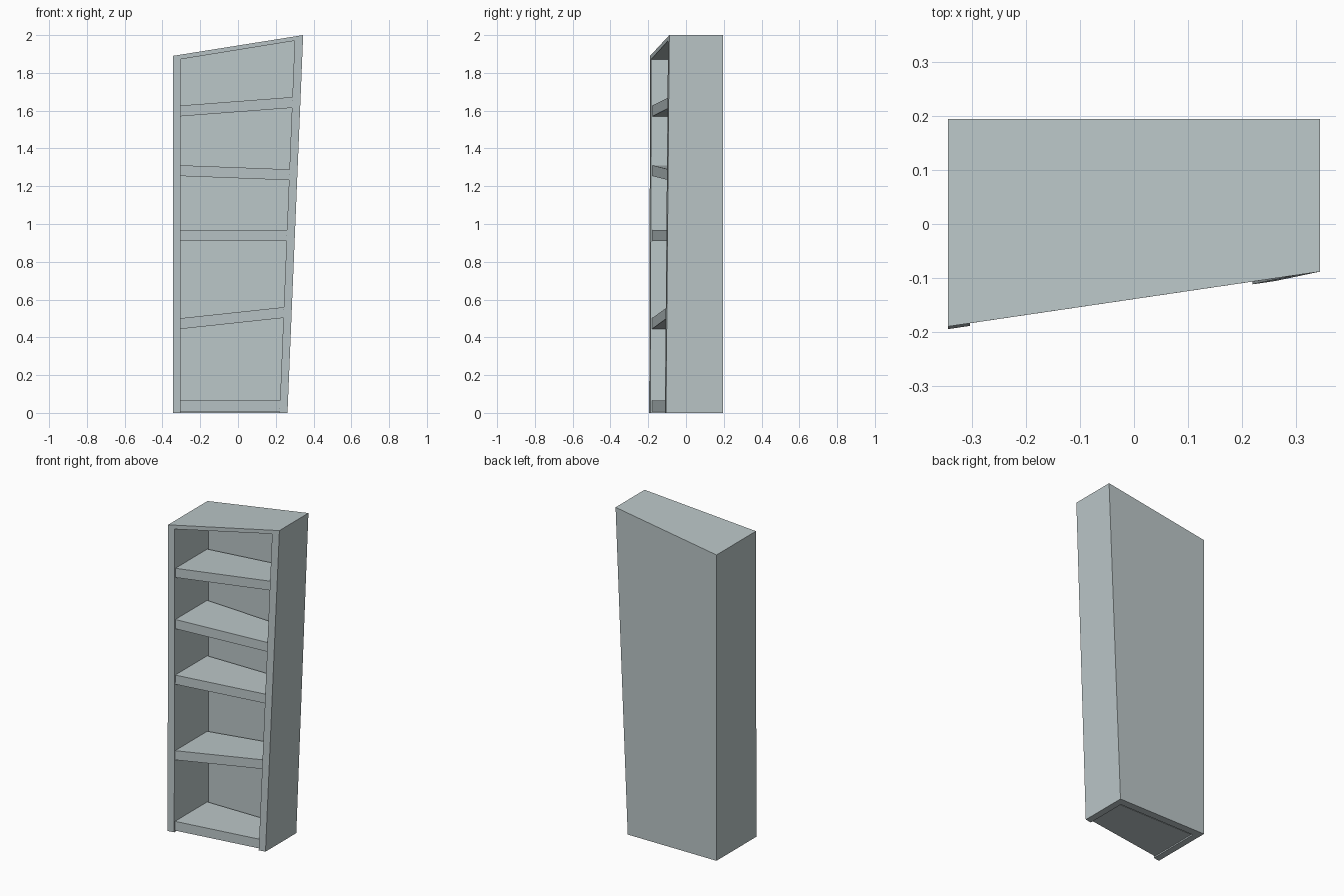
import bpy, bmesh

if "Cube" in bpy.data.objects:
    bpy.data.objects.remove(bpy.data.objects["Cube"])

mat = bpy.data.materials.new("pale grey")
mat.diffuse_color = (0.5, 0.57, 0.58, 1)
mat.use_nodes = True
mat.node_tree.nodes["Principled BSDF"].inputs["Base Color"].default_value = mat.diffuse_color


def front_y(x, z):
    """Slanted plane of the open front."""
    return -0.195 + 0.147 * (x + 0.345) + 0.0026 * z


def prism(name, outline, inset, back):
    """Solid from an x-z outline, running from the slanted front to y = back."""
    bm = bmesh.new()
    front = [bm.verts.new((x, front_y(x, z) + inset, z)) for x, z in outline]
    rear = [bm.verts.new((x, back, z)) for x, z in outline]
    bm.faces.new(front)
    bm.faces.new(rear[::-1])
    n = len(outline)
    for i in range(n):
        j = (i + 1) % n
        bm.faces.new((front[j], front[i], rear[i], rear[j]))
    bmesh.ops.recalc_face_normals(bm, faces=bm.faces)
    mesh = bpy.data.meshes.new(name)
    bm.to_mesh(mesh)
    bm.free()
    mesh.materials.append(mat)
    ob = bpy.data.objects.new(name, mesh)
    bpy.context.collection.objects.link(ob)
    return ob


LEFT = -0.304


def right_inner(z):
    """Inner face of the leaning right side."""
    return 0.22 + 0.0406 * z


# Skewed case: outer solid with the cavity cut out through front and bottom
case = prism("bookcase_case", [(-0.345, 0), (0.262, 0), (0.345, 2.0), (-0.345, 1.89)], 0, 0.195)
cavity = prism("cavity_cutter", [(LEFT, -0.1), (right_inner(-0.1), -0.1),
                                 (right_inner(1.97), 1.97), (LEFT, 1.872)], -0.1, 0.148)
cavity.hide_render = True
cut = case.modifiers.new("cavity", 'BOOLEAN')
cut.operation = 'DIFFERENCE'
cut.solver = 'EXACT'
cut.object = cavity
bpy.context.view_layer.objects.active = case
bpy.ops.object.modifier_apply(modifier="cavity")
bpy.data.objects.remove(cavity)

# Crooked shelves: underside height at the left and right ends
T = 0.057
for i, (zl, zr) in enumerate([(0.008, 0.008), (0.444, 0.503), (0.911, 0.911),
                              (1.254, 1.232), (1.57, 1.615)]):
    e = 0.002
    prism(f"shelf_{i + 1}", [(LEFT - e, zl), (right_inner(zr) + e, zr),
                             (right_inner(zr + T) + e, zr + T), (LEFT - e, zl + T)], 0.008, 0.134)
